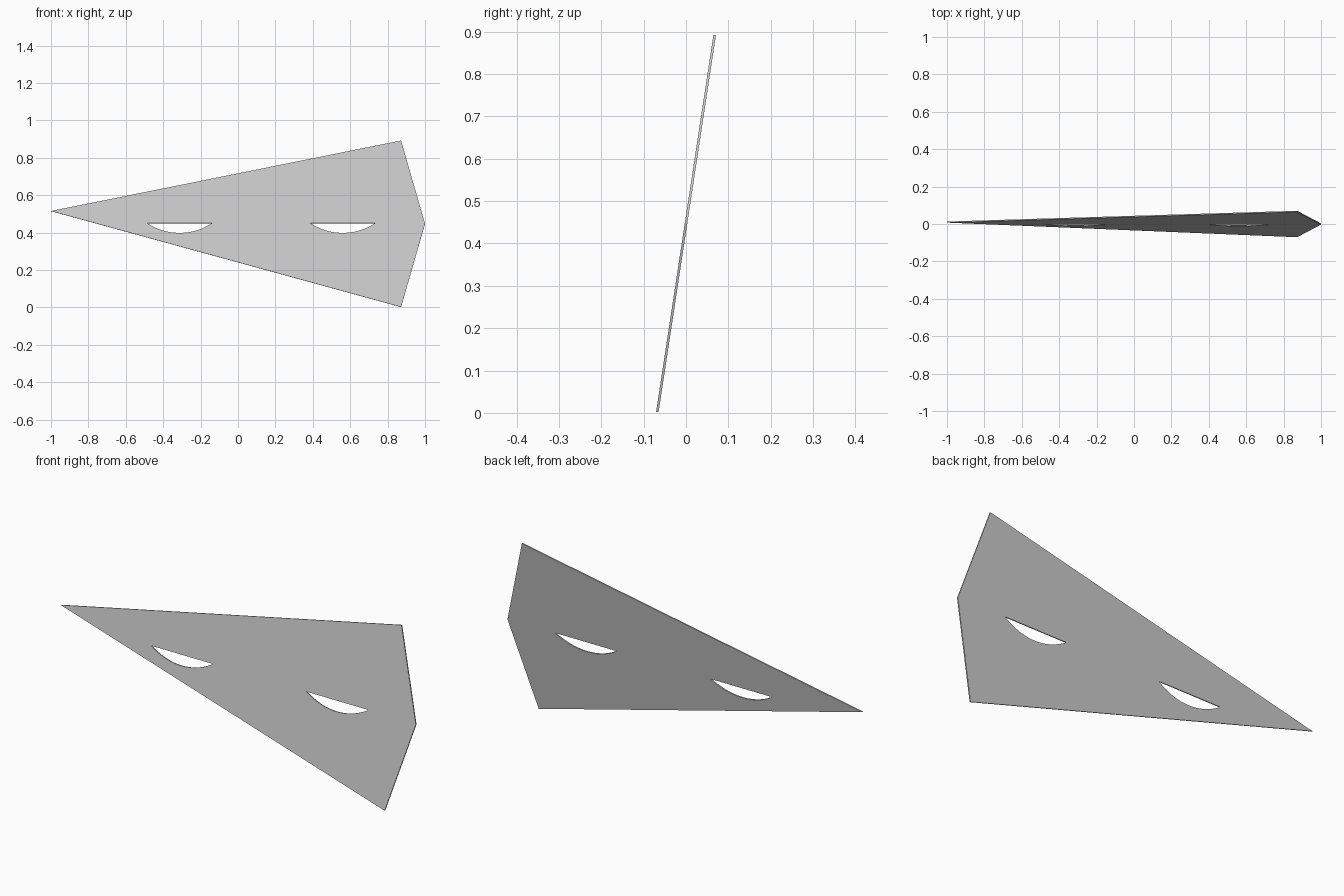
import bpy
from math import radians, sin, cos, asin

cube = bpy.data.objects.get("Cube")
if cube:
    bpy.data.objects.remove(cube, do_unlink=True)

LEAN = radians(8.65)
MID_Z = 0.447
HALF_THICK = 0.003

# Light grey sheet material
grey = bpy.data.materials.new("light grey")
grey.use_nodes = True
colour = (0.6, 0.6, 0.6, 1)
grey.diffuse_color = colour
grey.node_tree.nodes["Principled BSDF"].inputs["Base Color"].default_value = colour


def add_outline(curve, points):
    """Add a closed straight-edged outline, given as front x and z."""
    spline = curve.splines.new('POLY')
    spline.points.add(len(points) - 1)
    for point, (x, z) in zip(spline.points, points):
        point.co = (x, (z - MID_Z) / cos(LEAN), 0, 1)
    spline.use_cyclic_u = True


def eye_outline(x, top=0.45, half=0.173, sag=0.052, steps=24):
    """Circular segment with a flat top edge."""
    radius = (half ** 2 + sag ** 2) / (2 * sag)
    spread = asin(half / radius)
    angles = [spread * (2 * i / steps - 1) for i in range(steps + 1)]
    return [(x + radius * sin(a), top - sag + radius * (1 - cos(a))) for a in angles]


# Flat kite-shaped plate with two eye openings
profile = bpy.data.curves.new("plate_profile", 'CURVE')
profile.dimensions = '2D'
profile.fill_mode = 'BOTH'
profile.extrude = HALF_THICK
add_outline(profile, [(-1, 0.515), (0.872, 0.892), (1, 0.447), (0.872, 0.002)])
for eye_x in (-0.312, 0.56):
    add_outline(profile, eye_outline(eye_x))

# Turn the filled profile into a solid mesh
helper = bpy.data.objects.new("plate_helper", profile)
bpy.context.collection.objects.link(helper)
depsgraph = bpy.context.evaluated_depsgraph_get()
mesh = bpy.data.meshes.new_from_object(helper.evaluated_get(depsgraph))
bpy.data.objects.remove(helper, do_unlink=True)
mesh.name = "mask_plate"
mesh.materials.clear()
mesh.materials.append(grey)
mesh.shade_flat()

# Stand the plate up, leaning back
plate = bpy.data.objects.new("mask_plate", mesh)
plate.rotation_euler.x = radians(90) - LEAN
plate.location.z = MID_Z
bpy.context.collection.objects.link(plate)
